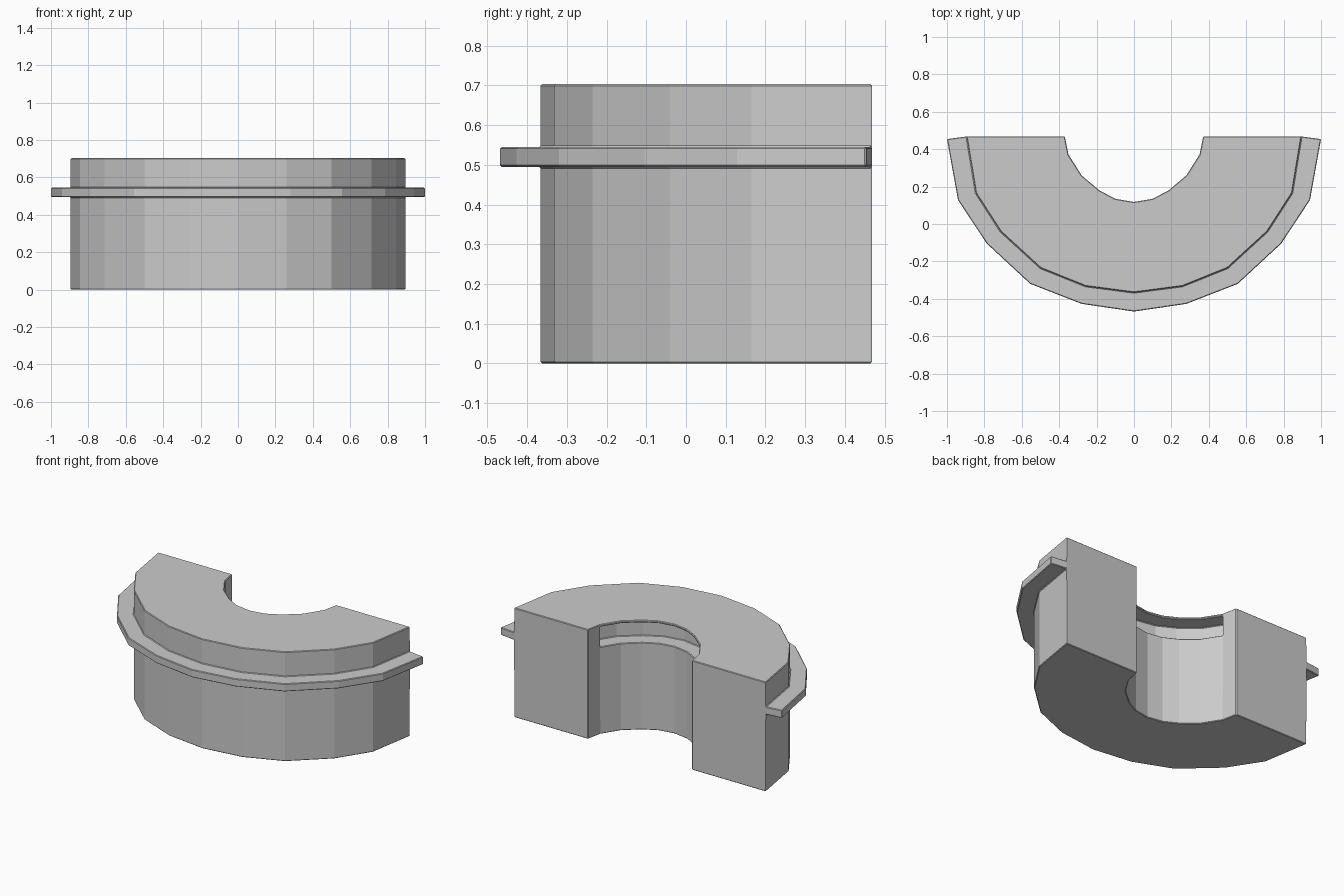
import bpy, bmesh
from mathutils import Vector

if "Cube" in bpy.data.objects:
    bpy.data.objects.remove(bpy.data.objects["Cube"])

# Half outlines in plan, from the flat back (+x end) to the middle of the front
BODY = [(0.895, 0.468), (0.845, 0.165), (0.713, -0.04), (0.50, -0.235), (0.26, -0.332), (0, -0.366)]
FLANGE = [(1.0, 0.454), (0.941, 0.128), (0.787, -0.105), (0.555, -0.32), (0.28, -0.427), (0, -0.468)]
BORE = [(0.37, 0.468), (0.35, 0.37), (0.28, 0.26), (0.185, 0.18), (0.10, 0.135), (0, 0.118)]
CENTRE = Vector((0, 0.49))
GROOVE = [tuple(CENTRE + (Vector(p) - CENTRE) * 1.27) for p in BORE]

HEIGHT = 0.703
FLANGE_Z = (0.495, 0.545)
GROOVE_Z = (0.56, 0.688)


def mirrored(half):
    return half + [(-x, y) for x, y in reversed(half[:-1])]


bm = bmesh.new()


def row(points, z):
    return [bm.verts.new((x, y, z)) for x, y in points]


def strip(a, b, start=0, end=None):
    end = len(a) - 1 if end is None else end
    for i in range(start, end):
        bm.faces.new((a[i], a[i + 1], b[i + 1], b[i]))


body, flange, bore, groove = map(mirrored, (BODY, FLANGE, BORE, GROOVE))
n = len(body) - 1

# Outer wall with projecting flange
outer = [row(body, 0), row(body, FLANGE_Z[0]), row(flange, FLANGE_Z[0]),
         row(flange, FLANGE_Z[1]), row(body, FLANGE_Z[1]), row(body, HEIGHT)]
for a, b in zip(outer, outer[1:]):
    strip(a, b)

# Bore wall with a blind groove that stops short of the flat back
inner = [row(bore, z) for z in (0, *GROOVE_Z, HEIGHT)]
recess = [row(groove[1:n], z) for z in GROOVE_Z]
strip(inner[0], inner[1])
strip(inner[2], inner[3])
strip(inner[1], inner[2], 0, 1)
strip(inner[1], inner[2], n - 1, n)
lips = [inner[1][1:n], inner[2][1:n]]
strip(lips[0], recess[0])
strip(recess[0], recess[1])
strip(recess[1], lips[1])
for e in (0, -1):
    bm.faces.new((lips[0][e], recess[0][e], recess[1][e], lips[1][e]))

# Top and bottom faces
strip(outer[0], inner[0])
strip(outer[-1], inner[-1])

# Flat back faces and flange ends
for e in (0, n):
    bm.faces.new([outer[k][e] for k in (0, 1, 4, 5)] + [r[e] for r in reversed(inner)])
    bm.faces.new([outer[k][e] for k in (1, 2, 3, 4)])

bmesh.ops.recalc_face_normals(bm, faces=bm.faces)
mesh = bpy.data.meshes.new("half_collar")
bm.to_mesh(mesh)
bm.free()
collar = bpy.data.objects.new("half_collar", mesh)
bpy.context.collection.objects.link(collar)

# Fine edge break on the sharp corners
bevel = collar.modifiers.new("edge_break", 'BEVEL')
bevel.width = 0.004
bevel.segments = 1
bevel.limit_method = 'ANGLE'
bevel.angle_limit = 0.7
